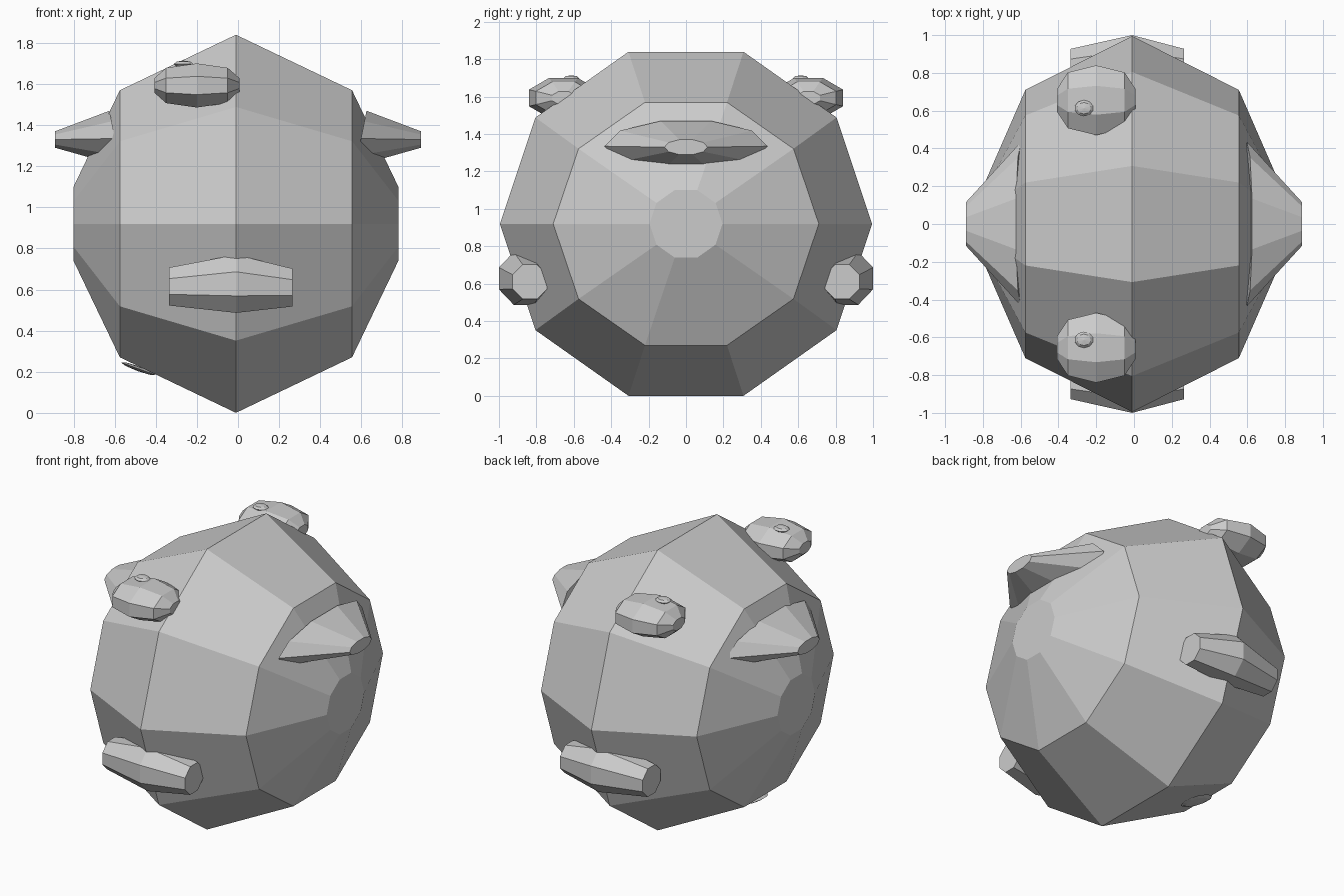
import bpy, bmesh, math
from mathutils import Matrix

if "Cube" in bpy.data.objects:
    bpy.data.objects.remove(bpy.data.objects["Cube"])

grey = bpy.data.materials.new("light_grey")
grey.diffuse_color = (0.6, 0.6, 0.6, 1)
grey.use_nodes = True
grey.node_tree.nodes["Principled BSDF"].inputs["Base Color"].default_value = grey.diffuse_color


def finish(name, bm):
    bmesh.ops.recalc_face_normals(bm, faces=bm.faces)
    mesh = bpy.data.meshes.new(name)
    bm.to_mesh(mesh)
    bm.free()
    mesh.materials.append(grey)
    obj = bpy.data.objects.new(name, mesh)
    bpy.context.collection.objects.link(obj)
    return obj


def loft(name, rings, sides, phase=0.0, lean=0.0):
    """Flat-shaded loft along x; each ring is (x, y, z, radius_y, radius_z).
    lean shears the first ring in x by height."""
    bm = bmesh.new()
    loops = []
    for i, (x, y, z, ry, rz) in enumerate(rings):
        loop = []
        for k in range(sides):
            a = phase + math.tau * k / sides
            dz = rz * math.sin(a)
            dx = lean * dz if i == 0 else 0
            loop.append(bm.verts.new((x + dx, y + ry * math.cos(a), z + dz)))
        loops.append(loop)
    for a, b in zip(loops, loops[1:]):
        for k in range(sides):
            m = (k + 1) % sides
            bm.faces.new((a[k], a[m], b[m], b[k]))
    bm.faces.new(loops[0])
    bm.faces.new(loops[-1])
    return finish(name, bm)


def disc(name, loc, radii, tilt=0.0):
    """Small squashed faceted bead."""
    bm = bmesh.new()
    bmesh.ops.create_uvsphere(bm, u_segments=10, v_segments=4, radius=1)
    bm.transform(Matrix.Translation(loc) @ Matrix.Rotation(tilt, 4, 'Y')
                 @ Matrix.Diagonal((*radii, 1)))
    return finish(name, bm)


# Faceted ten-sided body
loft("body", [(-0.01 + dx, 0, 0.92, ry, rz) for dx, ry, rz in (
    (-0.79, 0.195, 0.19), (-0.565, 0.71, 0.683), (0, 0.995, 0.967),
    (0.565, 0.71, 0.683), (0.79, 0.195, 0.19))], 10)

# Flattened, tapering side fins
for side, s in (("left", -1), ("right", 1)):
    loft(side + "_fin", [(s * 0.598, 0, 1.335, 0.435, 0.142),
                         (s * 0.89, 0, 1.33, 0.115, 0.042)], 10, lean=s * 0.2)

for end, s in (("front", -1), ("back", 1)):
    # Eye-like bumps on the upper shoulders, with a little bead on each
    loft(end + "_eye", [(-0.2 + dx, s * 0.655, 1.593, 0.2 * f, 0.116 * f) for dx, f in (
        (-0.207, 0.33), (-0.15, 0.8), (0, 1), (0.15, 0.8), (0.207, 0.33))],
        8, math.pi / 8)
    disc(end + "_pupil", (-0.265, s * 0.613, 1.697), (0.05, 0.043, 0.017))
    # Wide blunt feet that bend around the body
    loft(end + "_foot", [(-0.335, s * 0.835, 0.615, 0.1, 0.1),
                         (-0.01, s * 0.865, 0.628, 0.146, 0.153),
                         (0.265, s * 0.835, 0.61, 0.1, 0.1)], 8, math.pi / 8)

# Thin tail plate tucked under the left side
disc("tail_plate", (-0.485, 0, 0.215), (0.095, 0.1, 0.012), math.radians(20))
